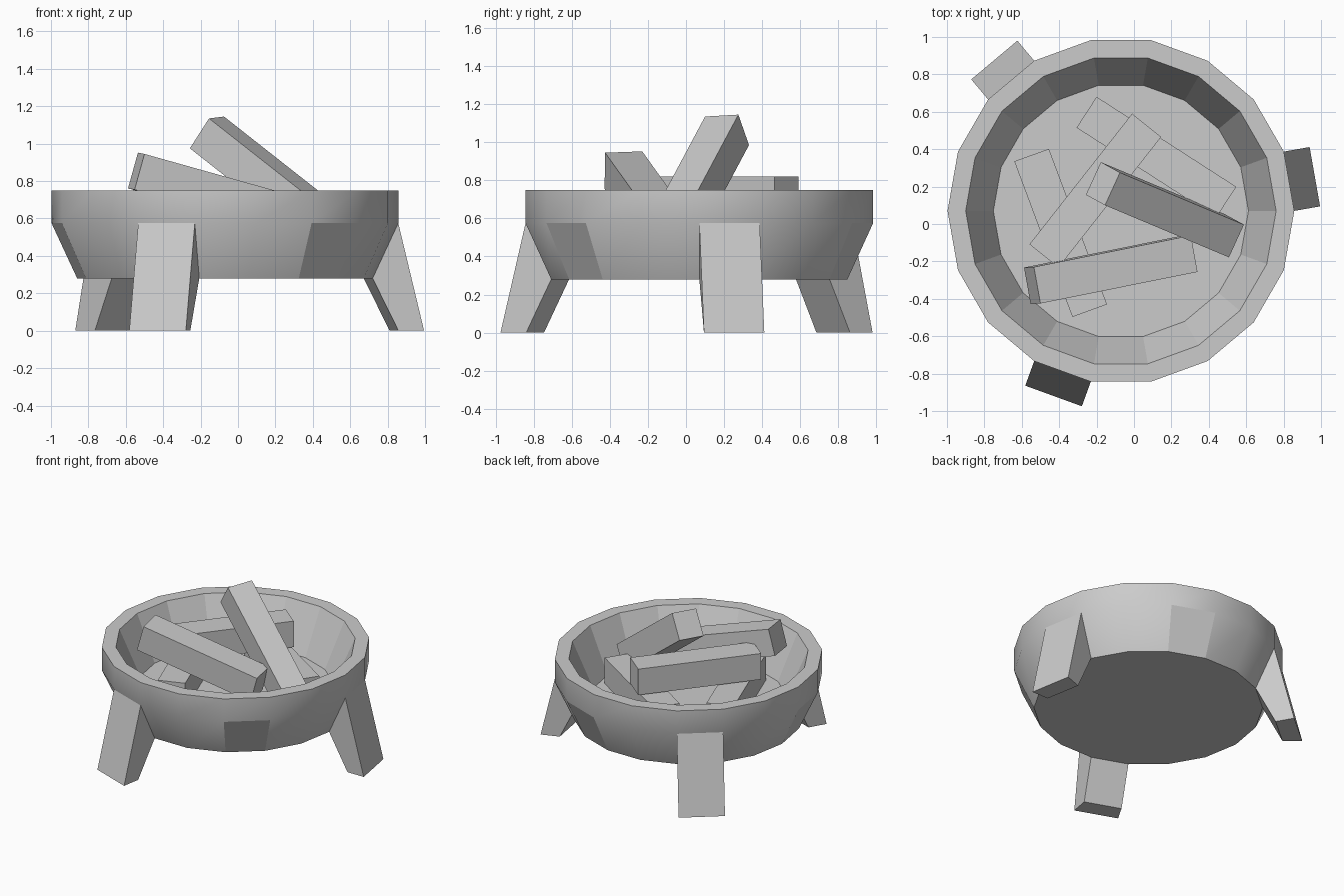
import bpy, bmesh, math
from mathutils import Vector

if "Cube" in bpy.data.objects:
    bpy.data.objects.remove(bpy.data.objects["Cube"])

N = 18
CX, CY = -0.07, 0.07


def ring_point(r, z, i):
    a = 2 * math.pi * i / N
    return Vector((CX + r * math.cos(a), CY + r * math.sin(a), z))


def make_object(name, bm):
    bmesh.ops.recalc_face_normals(bm, faces=bm.faces)
    mesh = bpy.data.meshes.new(name)
    bm.to_mesh(mesh)
    bm.free()
    obj = bpy.data.objects.new(name, mesh)
    bpy.context.collection.objects.link(obj)
    return obj


def prism(name, end_a, end_b):
    """Four-sided solid between two quads."""
    bm = bmesh.new()
    a = [bm.verts.new(p) for p in end_a]
    b = [bm.verts.new(p) for p in end_b]
    bm.faces.new(a)
    bm.faces.new(b)
    for i in range(4):
        j = (i + 1) % 4
        bm.faces.new((a[i], a[j], b[j], b[i]))
    return make_object(name, bm)


# Bowl: 18-sided profile from the underside, over the rim, to the inner floor
profile = [(0.79, 0.28), (0.927, 0.575), (0.927, 0.75), (0.83, 0.75), (0.682, 0.41)]
bm = bmesh.new()
rings = [[bm.verts.new(ring_point(r, z, i)) for i in range(N)] for r, z in profile]
for k in range(len(rings) - 1):
    for i in range(N):
        j = (i + 1) % N
        f = bm.faces.new((rings[k][i], rings[k][j], rings[k + 1][j], rings[k + 1][i]))
        # outer wall is smooth apart from three flat panels between the legs
        f.smooth = k == 1 or (k == 0 and i % 6 != 3)
bm.faces.new(rings[0])
bm.faces.new(rings[-1])
for ring in (rings[0], rings[2]):
    for i in range(N):
        bm.edges.get((ring[i], ring[(i + 1) % N])).smooth = False
make_object("fire_bowl", bm)

# Legs: every sixth lower panel drawn outwards and down to the ground
for n, i in enumerate((0, 6, 12)):
    a = 2 * math.pi * (i + 0.5) / N
    push = Vector((math.cos(a), math.sin(a), 0)) * 0.14
    panel = [ring_point(0.79, 0.28, i), ring_point(0.79, 0.28, i + 1),
             ring_point(0.927, 0.575, i + 1), ring_point(0.927, 0.575, i)]
    foot = [Vector((p.x, p.y, 0)) + push for p in panel]
    prism(f"leg_{n + 1}", panel, foot)


# Logs: square beams given by the upper edge of one end and a direction
def log(name, p, q, direction, length=0.888, size=0.198):
    p, q, d = Vector(p), Vector(q), Vector(direction).normalized()
    down = d.cross(q - p).normalized() * size
    if down.z > 0:
        down = -down
    end = [p, q, q + down, p + down]
    prism(name, end, [v + d * length for v in end])


log("leaning_log", (-0.155, 0.10, 1.135), (-0.075, 0.275, 1.145), (0.75, -0.315, -0.59))
log("front_log", (-0.5, -0.425, 0.945), (-0.535, -0.23, 0.952), (0.945, 0.19, -0.265))
log("middle_log", (-0.01, 0.59, 0.82), (0.145, 0.465, 0.82), (-0.55, -0.70, 0))
log("floor_log_back", (-0.2, 0.68, 0.61), (-0.307, 0.515, 0.61), (0.745, -0.48, 0))
log("floor_log_left", (-0.64, 0.335, 0.61), (-0.455, 0.402, 0.61), (0.31, -0.83, 0))
